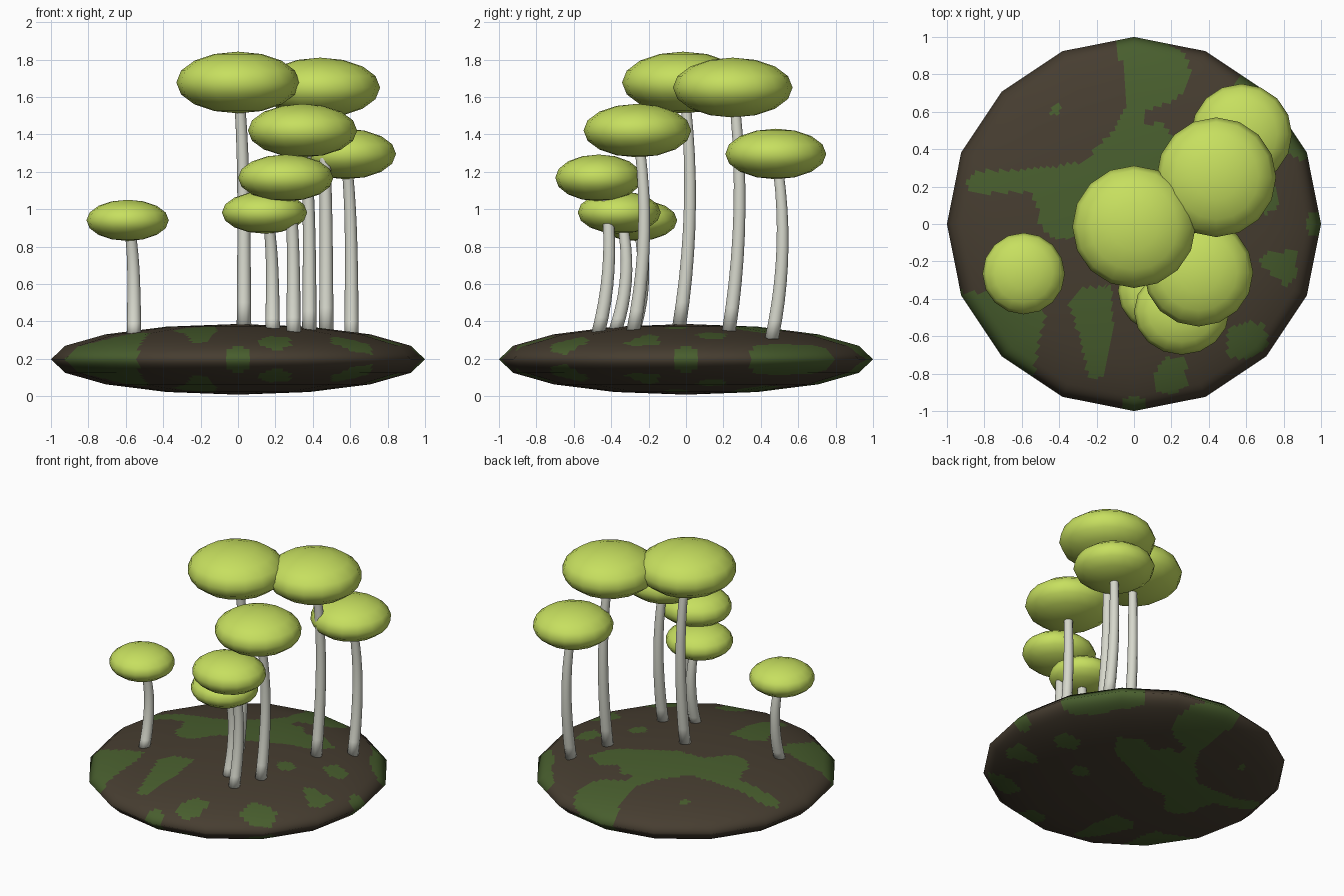
import bpy, bmesh, math
from mathutils import Matrix, Vector

if "Cube" in bpy.data.objects:
    bpy.data.objects.remove(bpy.data.objects["Cube"])


def material(name, rgb):
    m = bpy.data.materials.new(name)
    m.diffuse_color = (*rgb, 1)
    m.use_nodes = True
    m.node_tree.nodes["Principled BSDF"].inputs["Base Color"].default_value = m.diffuse_color
    return m


SOIL = material("dark_soil", (0.062, 0.047, 0.030))
MOSS = material("moss_green", (0.065, 0.112, 0.027))
CAP = material("lime_cap", (0.57, 0.74, 0.115))
STEM = material("pale_stem", (0.67, 0.68, 0.60))

MID, HALF = 0.197, 0.189  # mound centre height and half thickness


def add_object(name, bm, *mats):
    me = bpy.data.meshes.new(name)
    bm.to_mesh(me)
    bm.free()
    for m in mats:
        me.materials.append(m)
    for p in me.polygons:
        p.use_smooth = True
    ob = bpy.data.objects.new(name, me)
    bpy.context.collection.objects.link(ob)
    return ob


def ellipsoid(scale, loc):
    bm = bmesh.new()
    bmesh.ops.create_uvsphere(bm, u_segments=16, v_segments=8, radius=1)
    bm.transform(Matrix.Translation(loc) @ Matrix.Diagonal((*scale, 1)))
    return bm


def inside(x, y, poly):
    hit = False
    for (x1, y1), (x2, y2) in zip(poly, poly[1:] + poly[:1]):
        if (y1 > y) != (y2 > y) and x < x1 + (y - y1) * (x2 - x1) / (y2 - y1):
            hit = not hit
    return hit


# Moss patches, outlined in plan
PATCHES = [
    [(-.11, 1), (-.05, .8), (-.05, .62), (-.1, .5), (-.2, .42), (-.26, .33), (-.5, .3),
     (-.85, .28), (-.9, .22), (-.87, .16), (-.55, .17), (-.51, .08), (-.5, -.02),
     (-.42, -.09), (-.32, -.07), (-.2, .08), (0, .1), (.2, .2), (.4, .28), (.5, .42),
     (.35, .5), (.22, .45), (.15, .55), (.06, .53), (.05, .6), (.2, .66), (.28, .72),
     (.3, .85), (.26, .92), (.1, 1)],
    [(-1, -.36), (-.5, -.37), (-.48, -.5), (-.52, -.7), (-.55, -.9), (-.75, -.75)],
    [(-.35, -.42), (-.27, -.34), (-.12, -.33), (-.11, -.55), (-.17, -.82), (-.24, -.83),
     (-.28, -.65)],
    [(.11, -.8), (.17, -.71), (.27, -.72), (.29, -.85), (.22, -.91), (.13, -.9)],
    [(.5, -.56), (.6, -.52), (.7, -.54), (.72, -.65), (.62, -.72), (.5, -.72)],
    [(.67, -.2), (.72, -.15), (.87, -.14), (.87, -.28), (.81, -.33), (.73, -.27)],
    [(.6, .12), (.7, .05), (.78, .1), (.75, .2), (.65, .22)],
    [(1, .34), (.85, .35), (.75, .45), (.66, .6), (.54, .75), (.57, .83), (.8, .72)],
]
SPOTS = [(-.42, .61, .03), (0, -1, .08), (1, 0, .08), (.42, -.05, .06)]


def mossy(x, y):
    return (any(inside(x, y, p) for p in PATCHES)
            or any(math.hypot(x - a, y - b) < r for a, b, r in SPOTS))


# Mound: faceted outline, finely divided so the moss has clean edges
bm = ellipsoid((1, 1, HALF), (0, 0, MID))
bmesh.ops.subdivide_edges(bm, edges=bm.edges[:], cuts=11, use_grid_fill=True)
for f in bm.faces:
    c = f.calc_center_median()
    f.material_index = int(mossy(c.x, c.y))
mound = add_object("mossy_mound", bm, SOIL, MOSS)
mound.data.normals_split_custom_set_from_vertices(
    [Vector((v.co.x, v.co.y, (v.co.z - MID) / HALF ** 2)).normalized()
     for v in mound.data.vertices])


def make_stem(name, x, y, top):
    bx, by = x + 0.032, y - 0.022
    bottom = MID + HALF * math.sqrt(1 - bx * bx - by * by) - 0.015
    bm = bmesh.new()
    rows, sides = 11, 10
    rings = []
    for i in range(rows):
        s = i / (rows - 1)
        cx = x + 0.032 * (1 - s ** 4)
        cy = y - 0.022 + 0.21 * s - 0.188 * s * s
        r = 0.039 - 0.011 * s
        rings.append([bm.verts.new((cx + r * math.cos(math.tau * k / sides),
                                    cy + r * math.sin(math.tau * k / sides),
                                    bottom + (top - bottom) * s)) for k in range(sides)])
    for a, b in zip(rings, rings[1:]):
        for k in range(sides):
            n = (k + 1) % sides
            bm.faces.new((a[k], a[n], b[n], b[k]))
    bm.faces.new(rings[0][::-1])
    bm.faces.new(rings[-1])
    add_object(name, bm, STEM)


# Mushrooms: cap centre, cap radii, stem axis
MUSHROOMS = [
    ((0, -.015, 1.677), (.33, .327, .165), (0, -.015)),
    ((.44, .25, 1.65), (.32, .32, .16), (.44, .25)),
    ((.575, .48, 1.295), (.27, .27, .135), (.575, .48)),
    ((.345, -.26, 1.42), (.292, .288, .143), (.35, -.26)),
    ((.255, -.467, 1.167), (.255, .232, .125), (.265, -.447)),
    ((.142, -.357, .982), (.228, .222, .113), (.153, -.355)),
    ((-.59, -.265, .94), (.22, .218, .11), (-.588, -.265)),
]
for i, (centre, radii, axis) in enumerate(MUSHROOMS, 1):
    add_object(f"mushroom_cap_{i}", ellipsoid(radii, centre), CAP)
    make_stem(f"mushroom_stem_{i}", *axis, centre[2])
